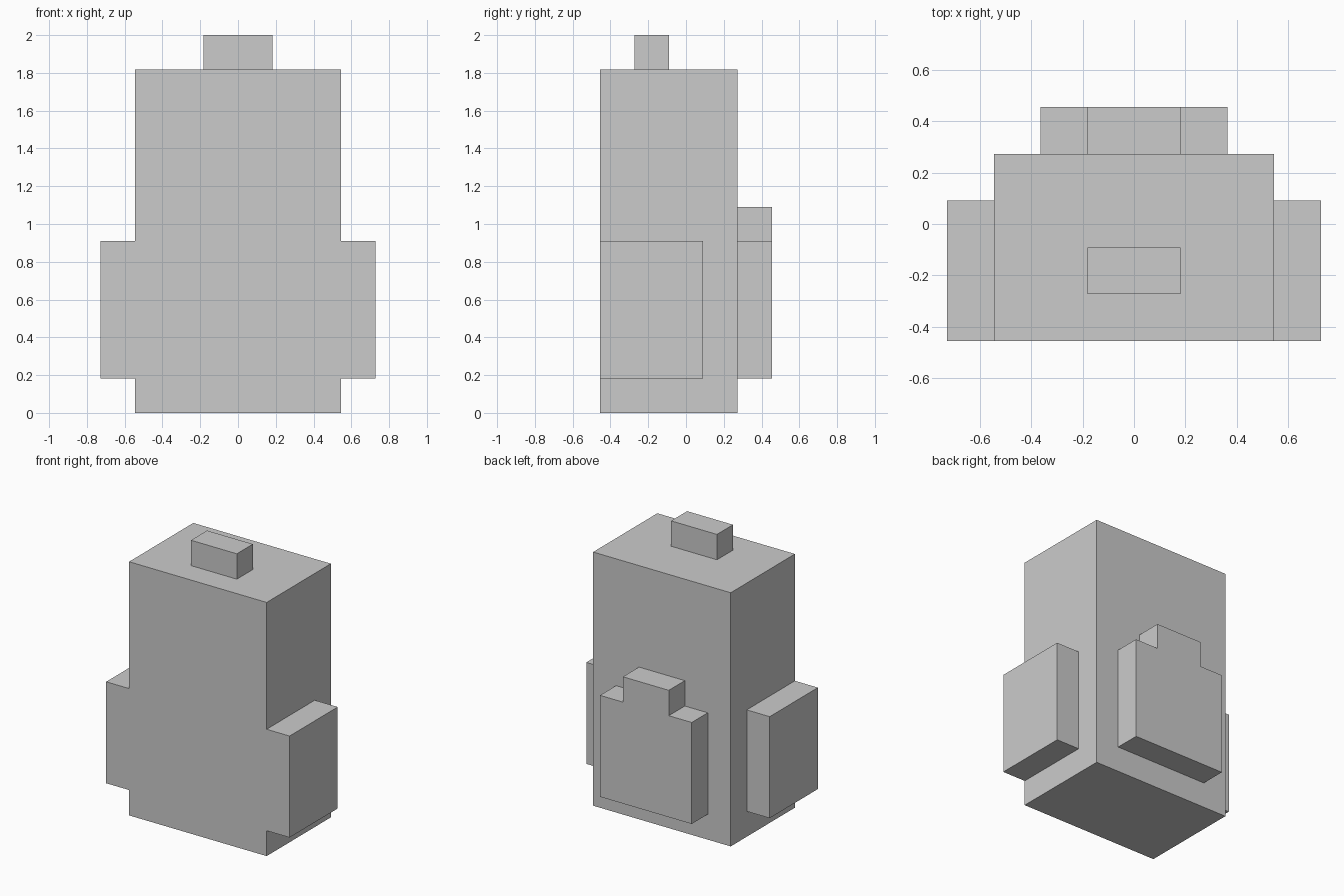
import bpy
import bmesh

if "Cube" in bpy.data.objects:
    bpy.data.objects.remove(bpy.data.objects["Cube"])

U = 2 / 11  # the model sits on a regular block grid, 11 blocks tall


def extrude_profile(name, profile, y0, y1):
    """Extrude an (x, z) outline from y0 to y1, all in grid blocks."""
    bm = bmesh.new()
    face = bm.faces.new([bm.verts.new((x * U, y0 * U, z * U)) for x, z in profile])
    out = bmesh.ops.extrude_face_region(bm, geom=[face])
    verts = [g for g in out["geom"] if isinstance(g, bmesh.types.BMVert)]
    bmesh.ops.translate(bm, verts=verts, vec=(0, (y1 - y0) * U, 0))
    bmesh.ops.recalc_face_normals(bm, faces=bm.faces)
    mesh = bpy.data.meshes.new(name)
    bm.to_mesh(mesh)
    bm.free()
    obj = bpy.data.objects.new(name, mesh)
    bpy.context.collection.objects.link(obj)
    return obj


def block(name, x0, x1, y0, y1, z0, z1):
    return extrude_profile(name, [(x0, z0), (x1, z0), (x1, z1), (x0, z1)], y0, y1)


# Main bag and the carry handle on top
block("bag_body", -3, 3, -2.5, 1.5, 0, 10)
block("top_handle", -1, 1, -1.5, -0.5, 10, 11)

# Side pockets, flush with the front face
for side, x0, x1 in (("left", -4, -3), ("right", 3, 4)):
    block(side + "_pocket", x0, x1, -2.5, 0.5, 1, 5)

# Back pocket with a raised tab in the middle of its top edge
half = [(2, 1), (2, 5), (1, 5), (1, 6)]
extrude_profile("back_pocket", half + [(-x, z) for x, z in reversed(half)], 1.5, 2.5)
